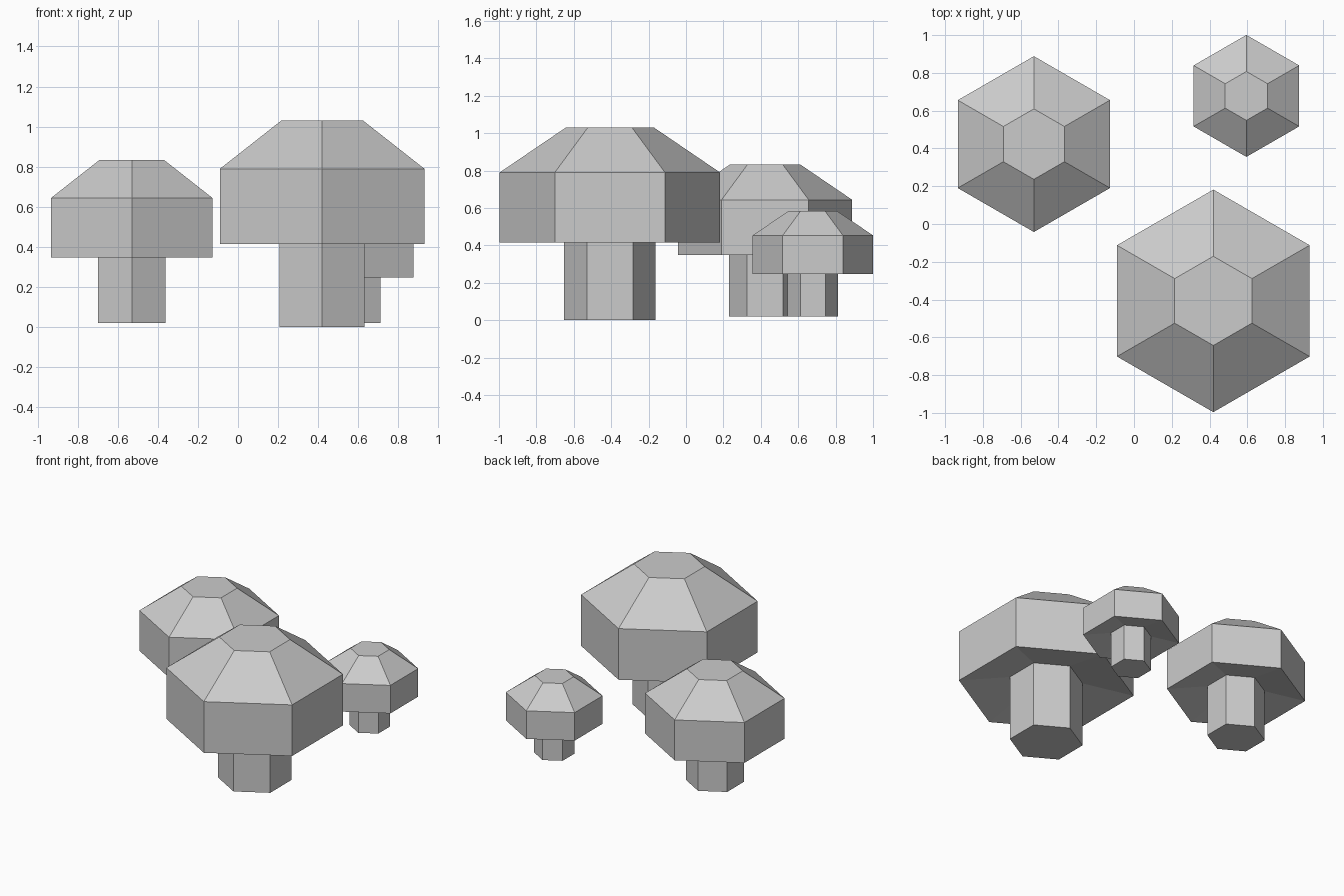
import bpy, bmesh
from math import pi, cos, sin

if "Cube" in bpy.data.objects:
    bpy.data.objects.remove(bpy.data.objects["Cube"])

SIDES = 6


def lathe(name, profile, x, y, z, scale):
    """Six-sided solid from (radius, height) rings, closed at both ends."""
    bm = bmesh.new()
    rings = []
    for r, h in profile:
        ring = []
        for i in range(SIDES):
            a = pi / 2 + i * 2 * pi / SIDES
            ring.append(bm.verts.new((r * scale * cos(a), r * scale * sin(a), h * scale)))
        rings.append(ring)
    for low, high in zip(rings, rings[1:]):
        for i in range(SIDES):
            j = (i + 1) % SIDES
            bm.faces.new((low[i], low[j], high[j], high[i]))
    bm.faces.new(rings[0][::-1])
    bm.faces.new(rings[-1])
    bmesh.ops.recalc_face_normals(bm, faces=bm.faces)
    mesh = bpy.data.meshes.new(name)
    bm.to_mesh(mesh)
    bm.free()
    obj = bpy.data.objects.new(name, mesh)
    obj.location = (x, y, z)
    bpy.context.collection.objects.link(obj)
    return obj


# Straight stem, and a cap with hollowed underside, upright rim and sloping roof
STEM = [(0.245, 0.0), (0.245, 0.48)]
CAP = [(0.24, 0.477), (0.589, 0.415), (0.589, 0.79), (0.236, 1.03)]

# Three sizes of the same mushroom
for size, x, y, z, scale in [
    ("large", 0.42, -0.407, 0.0, 1.0),
    ("medium", -0.53, 0.423, 0.02, 0.79),
    ("small", 0.595, 0.678, 0.02, 0.548),
]:
    lathe(size + "_stem", STEM, x, y, z, scale)
    lathe(size + "_cap", CAP, x, y, z, scale)
